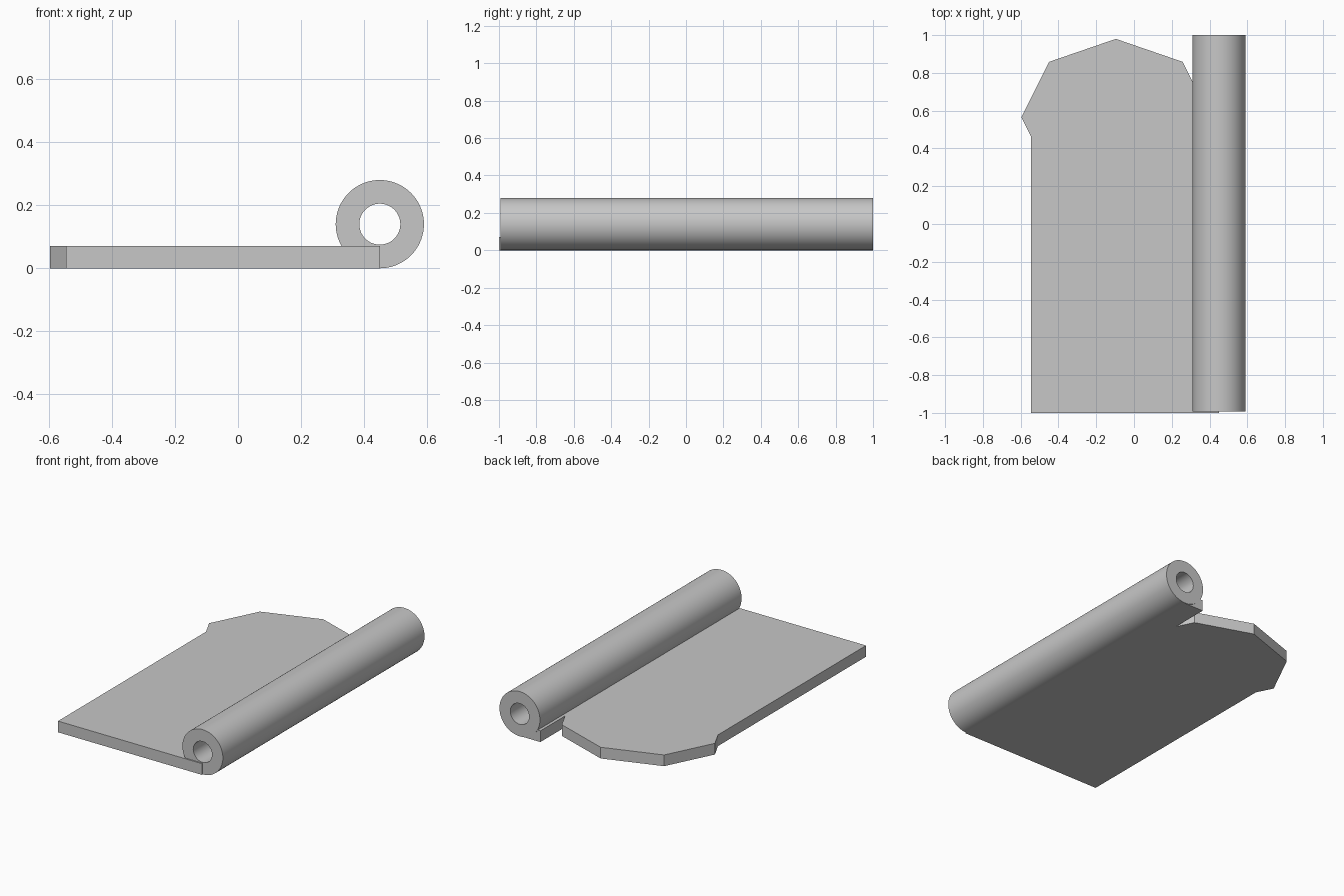
import bpy
import bmesh
from math import cos, sin, pi, radians

cube = bpy.data.objects.get("Cube")
if cube:
    bpy.data.objects.remove(cube, do_unlink=True)

# Single plain grey
grey = bpy.data.materials.new("plain_grey")
grey.use_nodes = True
COLOUR = (0.57, 0.57, 0.57, 1)
grey.diffuse_color = COLOUR
grey.node_tree.nodes["Principled BSDF"].inputs["Base Color"].default_value = COLOUR

PIN_X, OUTER, INNER = 0.45, 0.14, 0.065
THICK = 0.07
FRONT, BACK = -1.0, 1.0
LEFT_EDGE = -0.545


def make_object(name, bm):
    bmesh.ops.recalc_face_normals(bm, faces=bm.faces)
    mesh = bpy.data.meshes.new(name)
    bm.to_mesh(mesh)
    bm.free()
    mesh.materials.append(grey)
    obj = bpy.data.objects.new(name, mesh)
    bpy.context.collection.objects.link(obj)
    return obj


# Hinge leaf: straight body, faceted rounded end and a strip under the barrel
def octagon_point(i):
    a = i * pi / 4
    return (-0.096 + 0.5 * cos(a), 0.565 + 0.415 * sin(a))


def on_edge(p, q, x):
    t = (x - p[0]) / (q[0] - p[0])
    return (x, p[1] + t * (q[1] - p[1]))


strip_x = PIN_X - OUTER
corners = [octagon_point(i) for i in range(6)]
outline = [(LEFT_EDGE, FRONT), (PIN_X, FRONT), (PIN_X, BACK - 0.004), (strip_x, BACK - 0.004)]
outline.append(on_edge(corners[0], corners[1], strip_x))
outline += corners[1:5]
outline.append(on_edge(corners[4], corners[5], LEFT_EDGE))

bm = bmesh.new()
face = bm.faces.new([bm.verts.new((x, y, 0)) for x, y in outline])
top = bmesh.ops.extrude_face_region(bm, geom=[face])["geom"]
bmesh.ops.translate(bm, vec=(0, 0, THICK),
                    verts=[v for v in top if isinstance(v, bmesh.types.BMVert)])
make_object("hinge_leaf", bm)

# Hollow barrel: a closed ring section swept along y
SIDES = 72
loops = [(OUTER, FRONT + 0.008), (OUTER, BACK), (INNER, BACK), (INNER, FRONT + 0.008)]
bm = bmesh.new()
rings = [[bm.verts.new((PIN_X + r * cos(2 * pi * i / SIDES), y,
                        OUTER + r * sin(2 * pi * i / SIDES))) for i in range(SIDES)]
         for r, y in loops]
for k, ring in enumerate(rings):
    following = rings[(k + 1) % len(rings)]
    for i in range(SIDES):
        j = (i + 1) % SIDES
        bm.faces.new((ring[i], ring[j], following[j], following[i]))
barrel = make_object("hinge_barrel", bm)

bpy.ops.object.select_all(action="DESELECT")
barrel.select_set(True)
bpy.context.view_layer.objects.active = barrel
bpy.ops.object.shade_smooth_by_angle(angle=radians(30))
